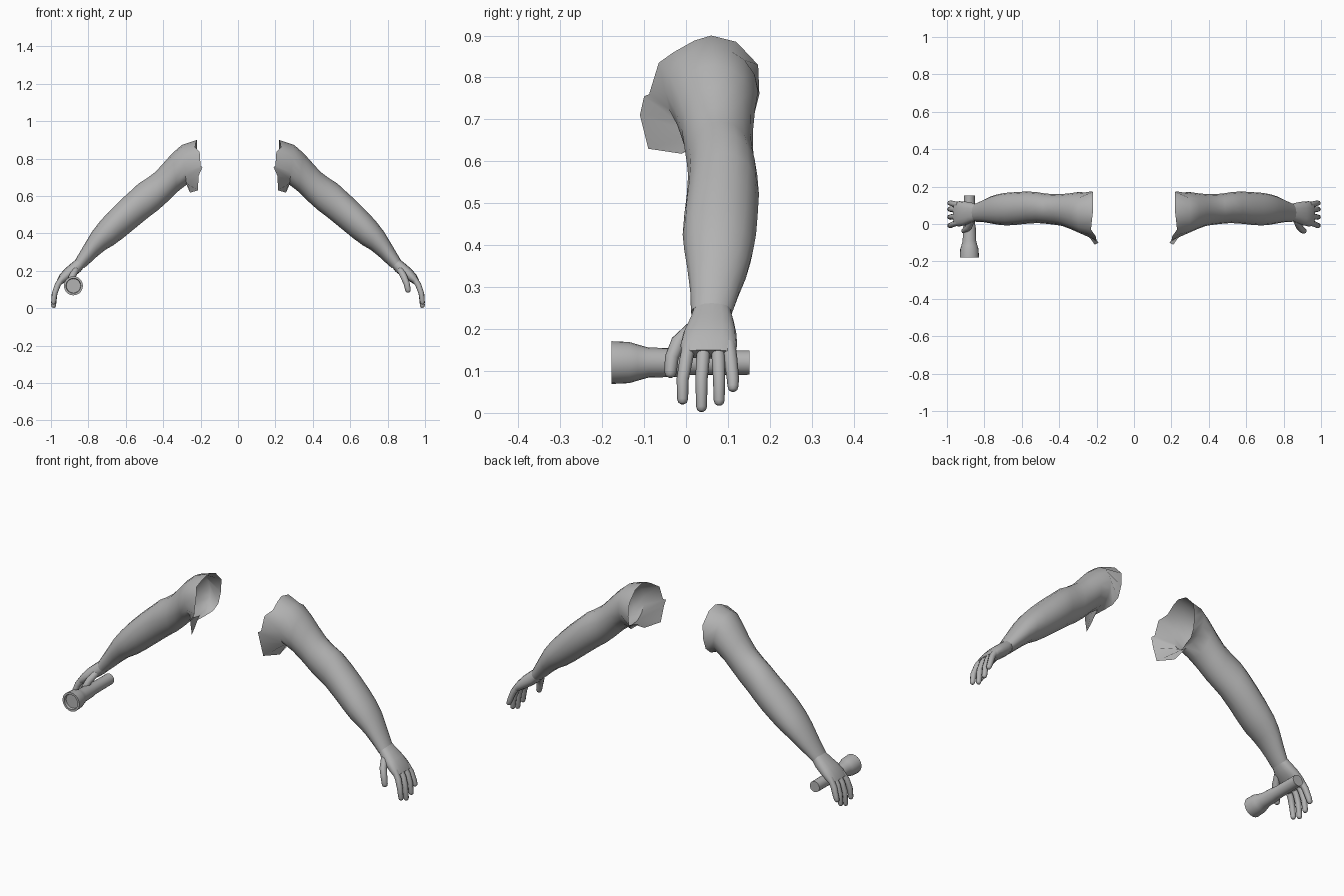
import bpy, bmesh, math
from mathutils import Vector

if "Cube" in bpy.data.objects:
    bpy.data.objects.remove(bpy.data.objects["Cube"])

grey = bpy.data.materials.new("plain grey")
grey.diffuse_color = (0.45, 0.45, 0.45, 1)
grey.use_nodes = True
grey.node_tree.nodes["Principled BSDF"].inputs["Base Color"].default_value = grey.diffuse_color


def loft(name, rings, cap_start=False, cap_end=False, side=1, angle=50):
    """Skin a list of equal-length point rings; side=-1 mirrors in x."""
    bm = bmesh.new()
    vs = [[bm.verts.new((p[0] * side, p[1], p[2])) for p in r] for r in rings]
    n = len(rings[0])
    for a, b in zip(vs, vs[1:]):
        for k in range(n):
            bm.faces.new((a[k], a[(k + 1) % n], b[(k + 1) % n], b[k]))
    if cap_start:
        bm.faces.new(vs[0])
    if cap_end:
        bm.faces.new(vs[-1])
    bmesh.ops.recalc_face_normals(bm, faces=bm.faces)
    mesh = bpy.data.meshes.new(name)
    bm.to_mesh(mesh)
    bm.free()
    mesh.materials.append(grey)
    ob = bpy.data.objects.new(name, mesh)
    bpy.context.collection.objects.link(ob)
    bpy.ops.object.select_all(action='DESELECT')
    ob.select_set(True)
    bpy.context.view_layer.objects.active = ob
    bpy.ops.object.shade_smooth_by_angle(angle=math.radians(angle))
    return ob


def section(xt, zt, xb, zb, y0, y1, n=16, power=1.0):
    """Oval ring through a top point and a bottom point, spanning y0..y1."""
    pts = []
    for k in range(n):
        a = 2 * math.pi * k / n
        c = math.copysign(abs(math.cos(a)) ** power, math.cos(a))
        s = math.copysign(abs(math.sin(a)) ** power, math.sin(a))
        pts.append(((xt + xb) / 2 + (xt - xb) / 2 * c,
                    (y0 + y1) / 2 - (y1 - y0) / 2 * s,
                    (zt + zb) / 2 + (zt - zb) / 2 * c))
    return pts


def finger(name, path, r, side):
    """Tapered tube with a rounded tip."""
    path = [Vector(p) for p in path]
    tip = (path[-1] - path[-2]).normalized()
    stations = [(p, r * f) for p, f in zip(path, (1.1, 1.1, 1.0, 0.9))]
    stations += [(path[-1] + tip * r * 0.6, r * 0.7), (path[-1] + tip * r * 0.85, r * 0.3)]
    rings = []
    for i, (p, rad) in enumerate(stations):
        a = stations[max(i - 1, 0)][0]
        b = stations[min(i + 1, len(stations) - 1)][0]
        t = (b - a).normalized()
        u = t.cross(Vector((0, 1, 0))).normalized()
        v = t.cross(u)
        rings.append([p + (u * math.cos(k * math.pi / 4) + v * math.sin(k * math.pi / 4)) * rad
                      for k in range(8)])
    loft(name, rings, True, True, side, 70)


# ragged open edge at the shoulder: top, front, armpit, back
opening = [(.22, .06, .90), (.225, .02, .888), (.23, -.03, .86), (.205, -.065, .835),
           (.20, -.088, .76), (.19, -.10, .755), (.21, -.11, .71), (.215, -.09, .63),
           (.257, -.01, .618), (.265, .03, .65), (.25, .08, .66), (.24, .13, .67),
           (.23, .16, .70), (.225, .175, .76), (.22, .172, .83), (.22, .12, .885)]

# sleeve stations: top x z, bottom x z, front and back y
sleeve = [(.30, .873, .275, .66, -.05, .172), (.35, .83, .325, .622, -.028, .165),
          (.395, .78, .375, .572, -.010, .160), (.44, .73, .425, .527, -.003, .160),
          (.487, .695, .465, .497, .002, .163), (.53, .668, .505, .465, .005, .170),
          (.58, .622, .56, .42, .002, .174), (.635, .572, .615, .375, -.004, .171),
          (.695, .512, .665, .338, -.008, .167), (.74, .462, .71, .312, -.004, .160),
          (.78, .41, .75, .28, .003, .148), (.825, .335, .785, .248, .010, .128),
          (.868, .262, .822, .215, .012, .110), (.862, .264, .826, .222, .02, .103)]

palm = [(.855, .27, .818, .228, .02, .105), (.892, .24, .842, .196, .008, .114),
        (.925, .212, .878, .168, -.006, .12), (.953, .18, .913, .146, -.013, .122),
        (.968, .15, .94, .13, -.011, .118)]

# finger base y, tip y, tip z
fingers = {"index": (.008, -.008, .033), "middle": (.043, .037, .015),
           "ring": (.076, .079, .03), "little": (.102, .112, .063)}

for side, label in ((1, "left"), (-1, "right")):
    loft(label + "_sleeve", [opening] + [section(*s) for s in sleeve], side=side)
    loft(label + "_palm", [section(*s, power=.8) for s in palm], True, True, side, 60)
    for name, (yb, yt, zt) in fingers.items():
        mid = (yb + yt) / 2
        finger(f"{label}_{name}_finger",
               [(.938, yb, .165), (.964, mid, .125), (.98, yt, .08), (.986, yt, zt)],
               .0145, side)
    finger(label + "_thumb",
           [(.868, .02, .205), (.886, -.018, .17), (.902, -.034, .132), (.909, -.037, .098)],
           .0165, side)

# torch held in one hand: y and radius, from recessed lens to tail
torch = [(-.165, .038), (-.178, .040), (-.178, .051), (-.135, .049), (-.115, .043),
         (-.09, .036), (-.02, .034), (.0, .030), (.152, .029)]
loft("torch", [[(-.88 + r * math.cos(k * math.pi / 10), y, .12 + r * math.sin(k * math.pi / 10))
                for k in range(20)] for y, r in torch], True, True, 1, 40)
